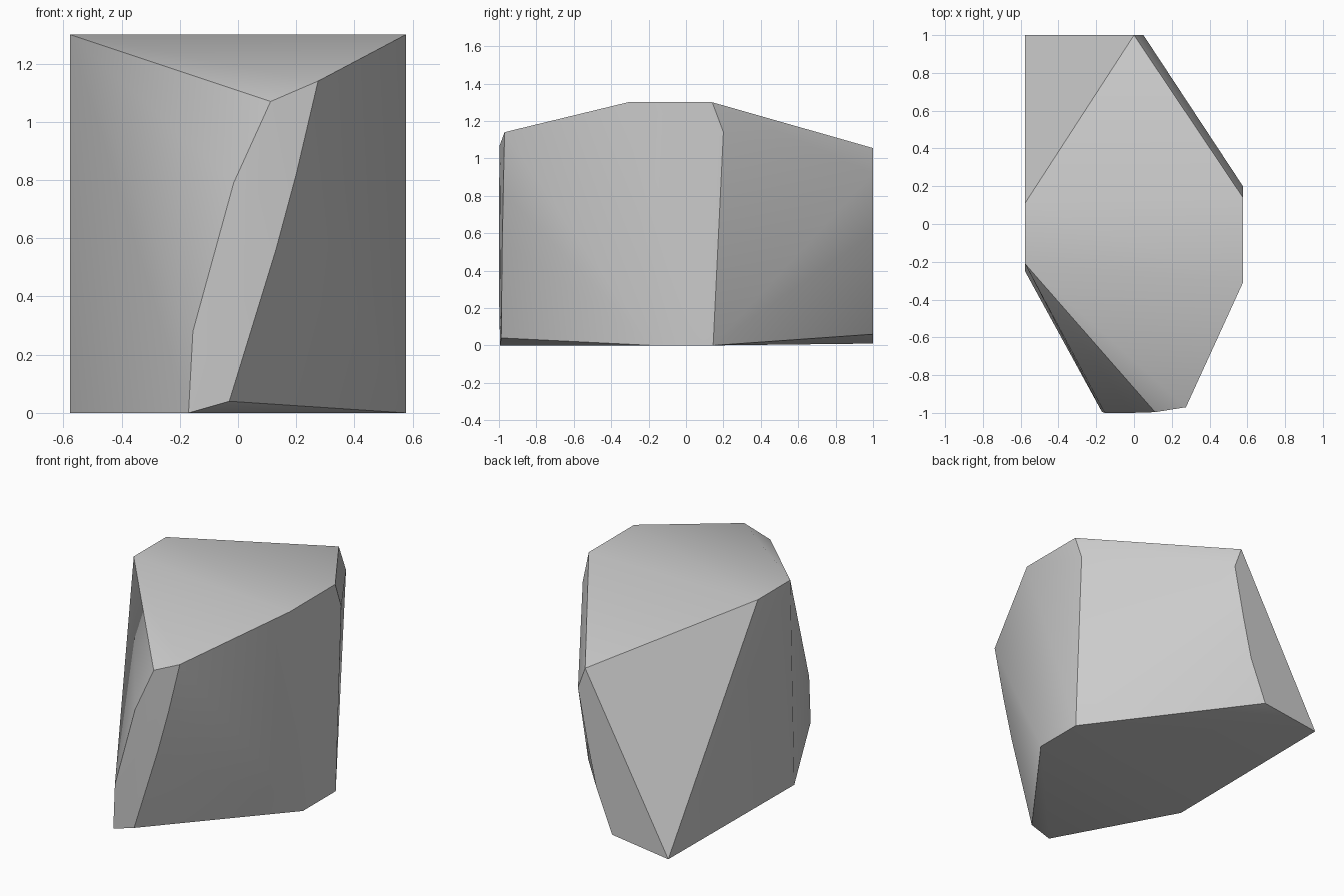
import bpy
import bmesh
import math

default_cube = bpy.data.objects.get("Cube")
if default_cube:
    bpy.data.objects.remove(default_cube, do_unlink=True)

# Grey stone material
stone_grey = bpy.data.materials.new("stone_grey")
stone_grey.use_nodes = True
colour = (0.6, 0.6, 0.6, 1.0)
stone_grey.diffuse_color = colour
stone_grey.node_tree.nodes["Principled BSDF"].inputs["Base Color"].default_value = colour

# The flat left and right sides are cut at the same distance from the centre
side = 0.577

# Corners of the stone, grouped by the face they bound
right_side = [(side, -0.31, 1.3), (side, 0.14, 1.3), (side, 0.2, 1.14),
              (side, 0.145, 0), (side, -0.18, 0)]
left_side = [(-side, -0.21, 1.3), (-side, 0.11, 1.3),
             (-side, 1, 0.01), (-side, -0.25, 0)]
back_edge = [(0, 1, 1.055), (0.05, 1, 0.92), (-0.015, 1, 0.6),
             (-0.077, 1, 0.33), (-0.187, 1, 0.06)]
front_strip_left = [(0.112, -0.996, 1.07), (-0.015, -1, 0.79),
                    (-0.155, -1, 0.28), (-0.17, -0.994, 0)]
front_strip_right = [(0.275, -0.97, 1.14), (0.2, -0.977, 0.82),
                     (0.13, -0.982, 0.56), (-0.03, -0.988, 0.04)]


def hull_object(name, points, material):
    """Wrap a skin around the corner points and shade its gentle bends smooth."""
    mesh = bpy.data.meshes.new(name)
    bm = bmesh.new()
    for point in points:
        bm.verts.new(point)
    bmesh.ops.convex_hull(bm, input=bm.verts[:])
    loose = [v for v in bm.verts if not v.link_faces]
    bmesh.ops.delete(bm, geom=loose, context="VERTS")
    bmesh.ops.recalc_face_normals(bm, faces=bm.faces[:])
    bm.to_mesh(mesh)
    bm.free()
    mesh.materials.append(material)
    obj = bpy.data.objects.new(name, mesh)
    bpy.context.collection.objects.link(obj)
    bpy.ops.object.select_all(action="DESELECT")
    obj.select_set(True)
    bpy.context.view_layer.objects.active = obj
    bpy.ops.object.shade_smooth_by_angle(angle=math.radians(30))
    return obj


# Faceted boulder
hull_object("boulder",
            right_side + left_side + back_edge + front_strip_left + front_strip_right,
            stone_grey)
